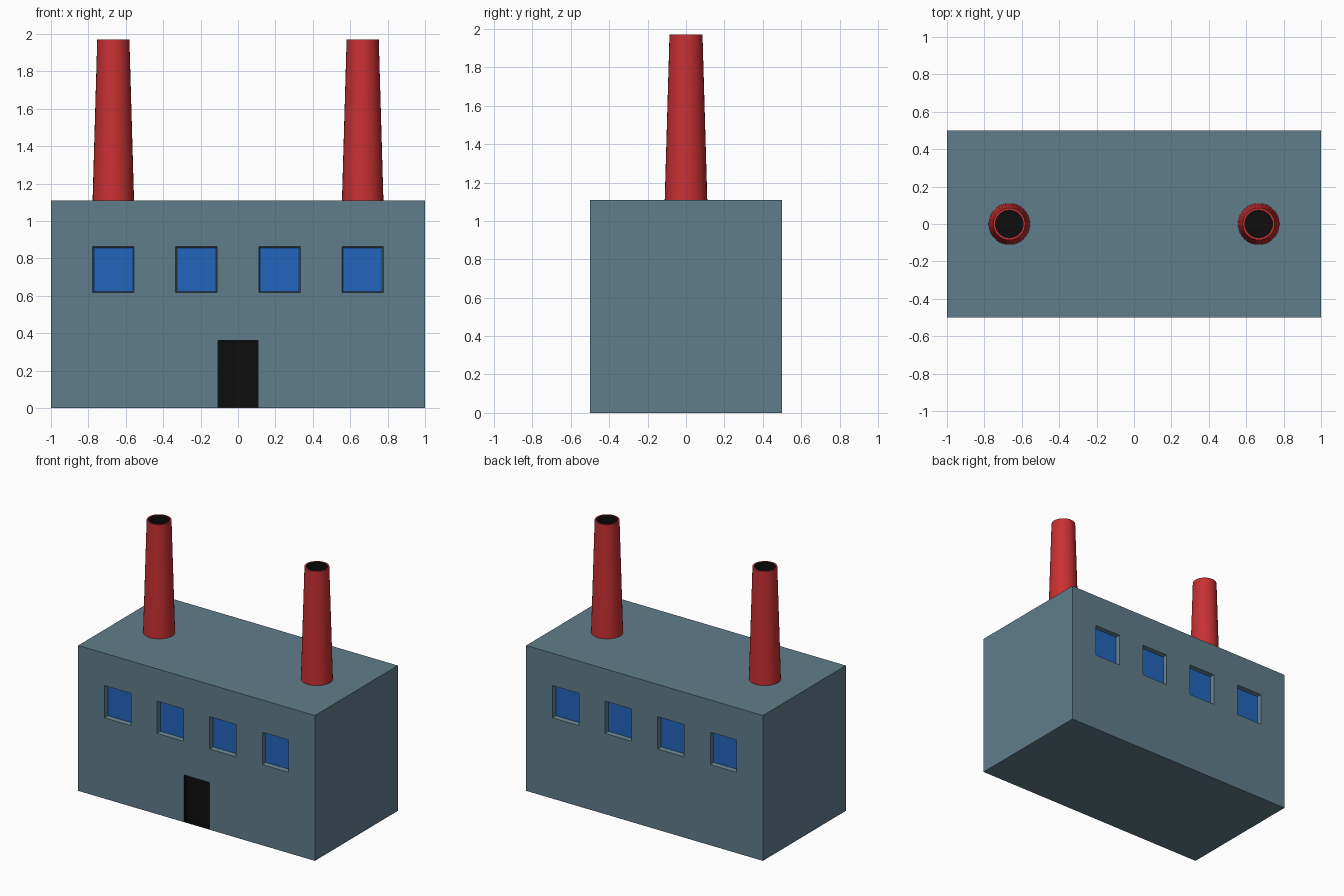
import bpy, bmesh, math
from mathutils import Vector

if "Cube" in bpy.data.objects:
    bpy.data.objects.remove(bpy.data.objects["Cube"])


def mat(name, rgb):
    lin = [((c / 255 + 0.055) / 1.055) ** 2.4 if c > 10 else c / 255 / 12.92 for c in rgb]
    m = bpy.data.materials.new(name)
    m.diffuse_color = (*lin, 1)
    m.use_nodes = True
    m.node_tree.nodes["Principled BSDF"].inputs["Base Color"].default_value = m.diffuse_color
    return m


WALL = mat("blue grey wall", (96, 125, 139))
GLASS = mat("blue glass", (34, 101, 188))
BLACK = mat("black", (13, 13, 13))
RED = mat("red chimney", (200, 48, 50))

H, TOP, W = 1.11, 1.97, 2 / 9


def finish(bm, name, mats):
    bmesh.ops.recalc_face_normals(bm, faces=bm.faces)
    me = bpy.data.meshes.new(name)
    bm.to_mesh(me)
    bm.free()
    for m in mats:
        me.materials.append(m)
    ob = bpy.data.objects.new(name, me)
    bpy.context.collection.objects.link(ob)
    return ob


# Factory body: box cut into a grid of cells
bm = bmesh.new()
bmesh.ops.create_cube(bm, size=1)
for v in bm.verts:
    v.co = Vector((v.co.x * 2, v.co.y, (v.co.z + 0.5) * H))


def cut(co, no):
    bmesh.ops.bisect_plane(bm, geom=bm.verts[:] + bm.edges[:] + bm.faces[:],
                           plane_co=co, plane_no=no)


for i in range(8):
    cut(((i - 3.5) * W, 0, 0), (1, 0, 0))
for z in (H * 3 / 9, H * 5 / 9, H * 7 / 9):
    cut((0, 0, z), (0, 0, 1))
bm.normal_update()

# Recessed windows on front and back, every second cell
windows, doors = [], []
for f in bm.faces:
    c = f.calc_center_median()
    if abs(f.normal.y) < 0.9:
        continue
    col = round(c.x / W)
    if H * 5 / 9 < c.z < H * 7 / 9 and col in (-3, -1, 1, 3):
        windows.append(f)
    elif f.normal.y < 0 and c.z < H * 3 / 9 and col == 0:
        doors.append(f)
bmesh.ops.inset_individual(bm, faces=windows, thickness=0.01, depth=-0.03)
for f in windows:
    f.material_index = 1

# Recessed black doorway on the front
bmesh.ops.inset_individual(bm, faces=doors, thickness=0.005, depth=0)
for v in doors[0].verts:
    v.co.z = 0.002 if v.co.z < 0.1 else 0.36
reveal = bmesh.ops.inset_individual(bm, faces=doors, thickness=0.001, depth=-0.03)
for f in doors + reveal["faces"]:
    f.material_index = 2
finish(bm, "factory_body", [WALL, GLASS, BLACK])


# Tapered chimneys with a black flue
def chimney(name, x, n=32):
    bm = bmesh.new()
    profile = [(0.111, H - 0.005), (0.086, TOP), (0.074, TOP), (0.074, TOP - 0.1)]
    rings = [[bm.verts.new((x + r * math.cos(2 * math.pi * i / n),
                            r * math.sin(2 * math.pi * i / n), z)) for i in range(n)]
             for r, z in profile]
    for k in range(3):
        for i in range(n):
            j = (i + 1) % n
            f = bm.faces.new((rings[k][i], rings[k][j], rings[k + 1][j], rings[k + 1][i]))
            f.material_index = 1 if k == 2 else 0
    bm.faces.new(rings[3]).material_index = 1
    bm.faces.new(rings[0][::-1])
    ob = finish(bm, name, [RED, BLACK])
    bpy.ops.object.select_all(action='DESELECT')
    ob.select_set(True)
    bpy.context.view_layer.objects.active = ob
    bpy.ops.object.shade_smooth_by_angle(angle=math.radians(30))


chimney("left_chimney", -3 * W)
chimney("right_chimney", 3 * W)
